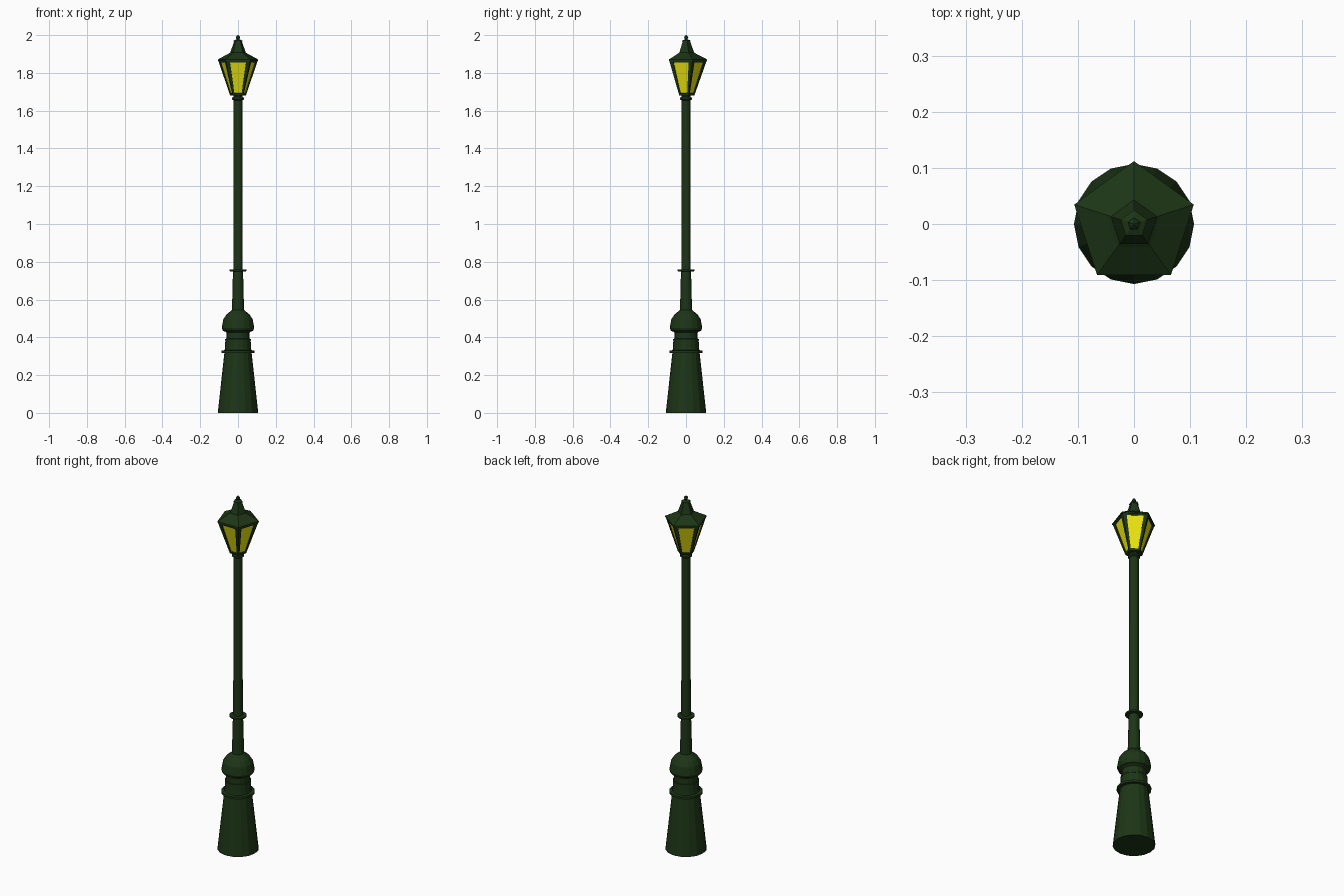
import bpy, bmesh
from math import sin, cos, pi
from mathutils import Vector

if "Cube" in bpy.data.objects:
    bpy.data.objects.remove(bpy.data.objects["Cube"])


def material(name, color):
    m = bpy.data.materials.new(name)
    m.diffuse_color = color
    m.use_nodes = True
    m.node_tree.nodes["Principled BSDF"].inputs["Base Color"].default_value = m.diffuse_color
    return m


GREEN = material("dark_green", (0.012, 0.036, 0.008, 1))
YELLOW = material("lamp_yellow", (0.85, 0.8, 0.005, 1))


def finish(name, bm, mat):
    bmesh.ops.remove_doubles(bm, verts=bm.verts, dist=1e-5)
    bmesh.ops.recalc_face_normals(bm, faces=bm.faces)
    me = bpy.data.meshes.new(name)
    bm.to_mesh(me)
    bm.free()
    me.materials.append(mat)
    ob = bpy.data.objects.new(name, me)
    bpy.context.collection.objects.link(ob)
    return ob


def point(r, z, i, sides, phase):
    a = phase + 2 * pi * i / sides
    return Vector((r * cos(a), r * sin(a), z))


def lathe(name, profile, sides=16, phase=0.0):
    """Flat-sided turned solid from (radius, height) pairs, capped at both ends."""
    bm = bmesh.new()
    rings = [[bm.verts.new(point(r, z, i, sides, phase)) for i in range(sides)]
             for r, z in profile]
    for lo, hi in zip(rings, rings[1:]):
        for i in range(sides):
            j = (i + 1) % sides
            bm.faces.new((lo[i], lo[j], hi[j], hi[i]))
    bm.faces.new(rings[0][::-1])
    bm.faces.new(rings[-1])
    return finish(name, bm, GREEN)


# Turned post
lathe("base", [(0.107, 0), (0.072, 0.32), (0.069, 0.345), (0.067, 0.385),
               (0.062, 0.395), (0.062, 0.425), (0.068, 0.43), (0.080, 0.435), (0.086, 0.45),
               (0.078, 0.495), (0.062, 0.52), (0.032, 0.545)])
lathe("base_ring", [(0.07, 0.316), (0.087, 0.318), (0.087, 0.33), (0.07, 0.332)])
lathe("neck_ring", [(0.06, 0.383), (0.068, 0.384), (0.068, 0.392), (0.06, 0.393)])
lathe("pole", [(0.032, 0.54), (0.027, 0.74), (0.025, 0.76), (0.024, 1.68)])
lathe("pole_ring", [(0.025, 0.748), (0.045, 0.75), (0.045, 0.758), (0.025, 0.76)])
lathe("top_collar", [(0.024, 1.655), (0.031, 1.66), (0.031, 1.668), (0.024, 1.674)])

# Five-sided lantern: frame with recessed glass
N, PH = 5, pi / 2
R0, Z0, R1, Z1 = 0.044, 1.68, 0.110, 1.866
frame, glass = bmesh.new(), bmesh.new()


def add(bm, pts):
    bm.faces.new([bm.verts.new(p) for p in pts])


for i in range(N):
    a, b = point(R0, Z0, i, N, PH), point(R0, Z0, i + 1, N, PH)
    c, d = point(R1, Z1, i + 1, N, PH), point(R1, Z1, i, N, PH)
    normal = (b - a).cross(d - a).normalized()

    def on_face(u, v):
        return a.lerp(b, u).lerp(d.lerp(c, u), v)

    outer = [a, b, c, d]
    inner = [on_face(u, v) for u, v in ((.16, .06), (.84, .06), (.84, .94), (.16, .94))]
    sunk = [p - normal * 0.005 for p in inner]
    for k in range(4):
        n = (k + 1) % 4
        add(frame, (outer[k], outer[n], inner[n], inner[k]))
        add(frame, (inner[k], inner[n], sunk[n], sunk[k]))
    add(glass, sunk)
add(frame, [point(R0, Z0, i, N, PH) for i in reversed(range(N))])
finish("lantern_frame", frame, GREEN)
panes = finish("lantern_glass", glass, YELLOW)
# Make every pane face outward
for poly in panes.data.polygons:
    if poly.normal.dot(Vector((poly.center.x, poly.center.y, 0))) < 0:
        poly.flip()

# Roof, vent cap and finial
lathe("roof", [(0.106, 1.862), (0.112, 1.864), (0.112, 1.871), (0.051, 1.903),
               (0.043, 1.908), (0.022, 1.966)], N, PH)
lathe("roof_cap", [(0.018, 1.964), (0.025, 1.966), (0.025, 1.971), (0.011, 1.976)], N, PH)
lathe("finial", [(0.007, 1.974), (0.007, 1.979), (0.012, 1.986), (0.009, 1.994),
                 (0.001, 2.0)], N, PH)
